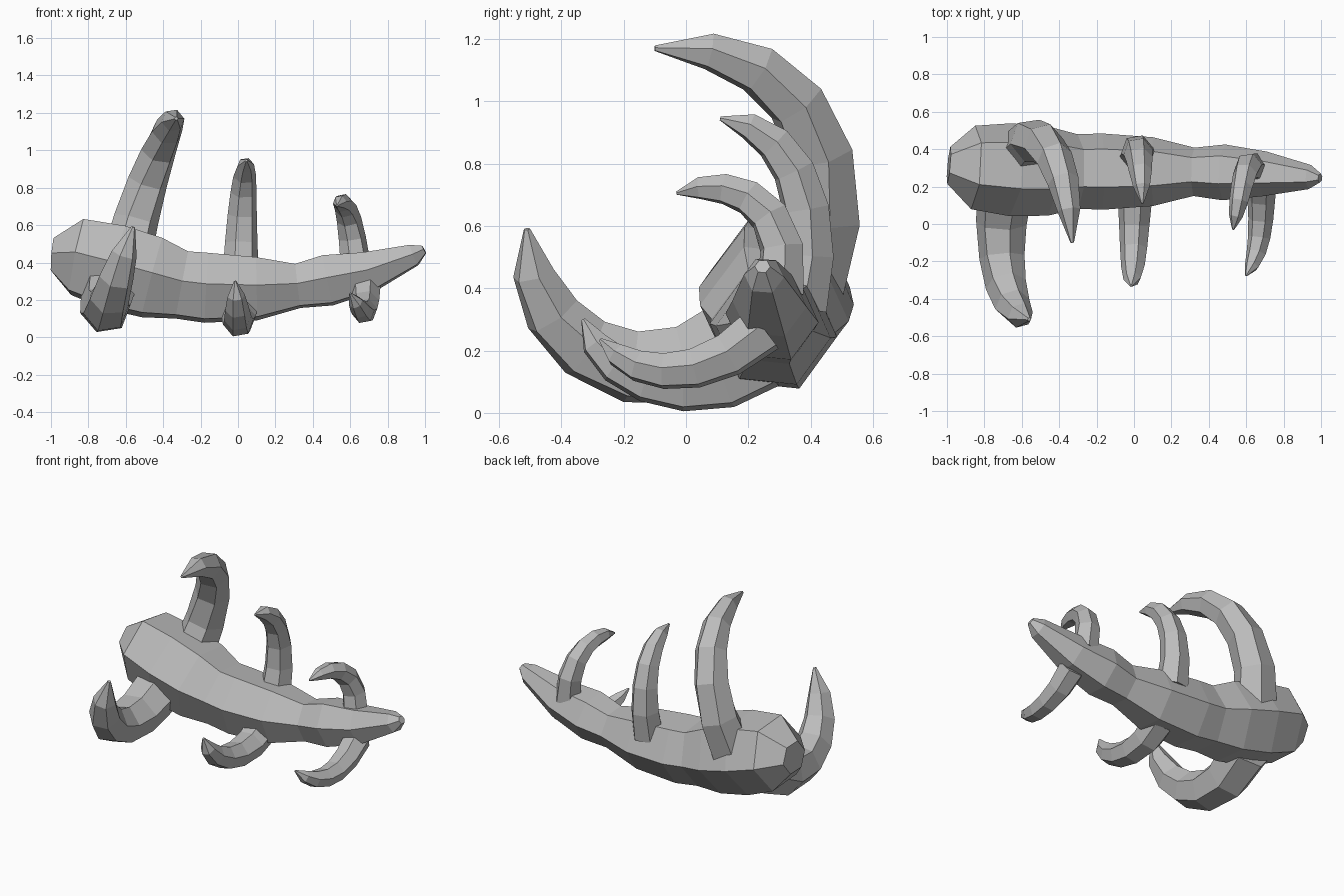
import bpy
import bmesh
import math
from mathutils import Vector

default_cube = bpy.data.objects.get("Cube")
if default_cube:
    bpy.data.objects.remove(default_cube, do_unlink=True)

# Single stone grey material
stone = bpy.data.materials.new("stone_grey")
stone.use_nodes = True
grey = (0.5, 0.5, 0.5, 1)
stone.diffuse_color = grey
stone.node_tree.nodes["Principled BSDF"].inputs["Base Color"].default_value = grey


def faceted_tube(name, centres, radii, side_axis, twist, sides=6):
    """Sweep a flat shaded polygon along the centres with varying radius."""
    bm = bmesh.new()
    last = len(centres) - 1
    rings = []
    for i, (centre, radius) in enumerate(zip(centres, radii)):
        tangent = (centres[min(i + 1, last)] - centres[max(i - 1, 0)]).normalized()
        side = Vector(side_axis)
        side = (side - tangent * side.dot(tangent)).normalized()
        up = tangent.cross(side)
        ring = []
        for k in range(sides):
            angle = math.tau * k / sides + math.radians(twist)
            offset = side * math.cos(angle) + up * math.sin(angle)
            ring.append(bm.verts.new(centre + offset * radius))
        rings.append(ring)
    for lower, upper in zip(rings, rings[1:]):
        for k in range(sides):
            n = (k + 1) % sides
            bm.faces.new((lower[k], lower[n], upper[n], upper[k]))
    bm.faces.new(rings[0])
    bm.faces.new(rings[-1])
    bmesh.ops.recalc_face_normals(bm, faces=bm.faces)
    mesh = bpy.data.meshes.new(name)
    bm.to_mesh(mesh)
    bm.free()
    mesh.materials.append(stone)
    bpy.context.collection.objects.link(bpy.data.objects.new(name, mesh))


def claw(name, base_radius, *handles, segments=6):
    """Curved claw along a cubic curve, tapering slowly and closing at the tip."""
    start, leave, arrive, tip = [Vector(handle) for handle in handles]
    centres, radii = [], []
    for i in range(segments + 1):
        u = i / segments
        t = u * (1.3 - 0.3 * u)  # segments shorten towards the tip
        s = 1 - t
        centres.append(start * s**3 + leave * 3 * s * s * t
                       + arrive * 3 * s * t * t + tip * t**3)
        radii.append(base_radius * (1 - 0.48 * t - 0.45 * t**10))
    faceted_tube(name, centres, radii, side_axis=(1, 0, 0), twist=10)


# Body from blunt head to pointed tail: position along x, height, radius
body_profile = [
    (-.99, .44, .1), (-.86, .43, .225), (-.66, .375, .25), (-.46, .32, .24),
    (-.3, .28, .2), (-.17, .265, .205), (.1, .26, .185), (.32, .275, .13),
    (.48, .305, .15), (.7, .35, .12), (.94, .44, .065), (.995, .47, .025),
]
body_centres = [Vector((x, .28 - .035 * x**3, z)) for x, z, radius in body_profile]
body_radii = [radius for x, z, radius in body_profile]
faceted_tube("body", body_centres, body_radii, side_axis=(0, 1, 0), twist=-6)

# Upper claws arch back and over the body
claw("upper_claw_large", .135,
     (-.6, .38, .4), (-.53, .55, .75), (-.36, .41, 1.2), (-.33, -.1, 1.17))
claw("upper_claw_middle", .098,
     (.015, .36, .34), (.015, .44, .6), (.035, .38, .91), (.045, .11, .945))
claw("upper_claw_small", .082,
     (.63, .3, .38), (.6, .36, .65), (.57, .17, .77), (.53, -.03, .705))

# Lower claws sweep forward and curl up
claw("lower_claw_large", .152,
     (-.69, .2, .25), (-.74, -.1, .01), (-.7, -.5, .18), (-.56, -.51, .59))
claw("lower_claw_middle", .102,
     (.01, .25, .17), (0, .08, .015), (0, -.26, .07), (-.015, -.33, .3))
claw("lower_claw_small", .084,
     (.68, .25, .27), (.68, .08, .105), (.69, -.15, .085), (.6, -.275, .235))
